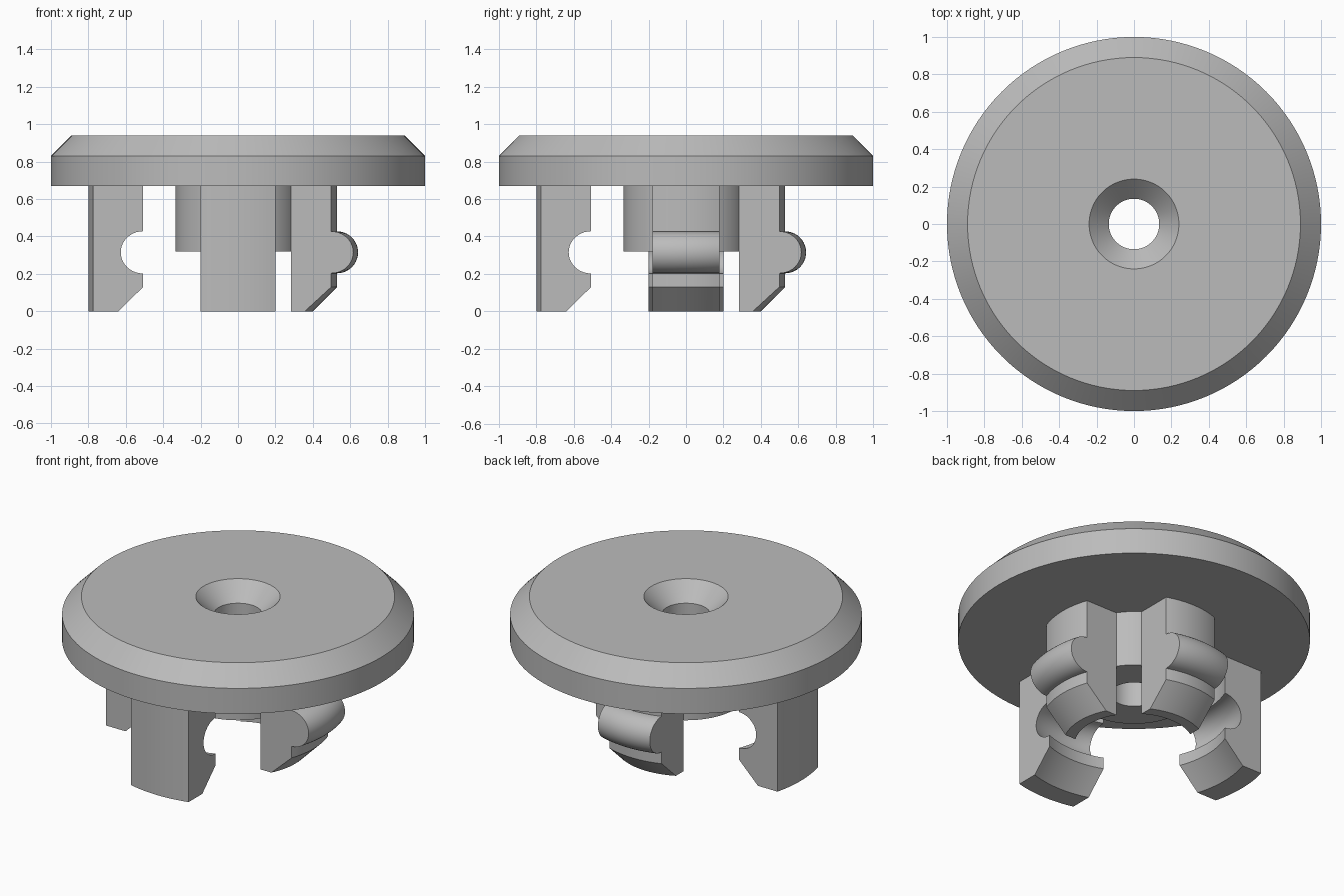
import bpy, bmesh
from math import sin, cos, pi, sqrt, radians

if "Cube" in bpy.data.objects:
    bpy.data.objects.remove(bpy.data.objects["Cube"])

grey = bpy.data.materials.new("plain_grey")
grey.use_nodes = True
COLOUR = (0.5, 0.5, 0.5, 1)
grey.diffuse_color = COLOUR
grey.node_tree.nodes["Principled BSDF"].inputs["Base Color"].default_value = COLOUR


def sweep(name, rows, closed):
    """Skin a series of closed cross-sections; cap the ends if open."""
    bm = bmesh.new()
    rings = [[bm.verts.new(p) for p in row] for row in rows]
    n = len(rings[0])
    for i in range(len(rings) if closed else len(rings) - 1):
        a, b = rings[i], rings[(i + 1) % len(rings)]
        for j in range(n):
            k = (j + 1) % n
            bm.faces.new((a[j], a[k], b[k], b[j]))
    if not closed:
        bm.faces.new(rings[0])
        bm.faces.new(rings[-1][::-1])
    bmesh.ops.recalc_face_normals(bm, faces=bm.faces)
    mesh = bpy.data.meshes.new(name)
    bm.to_mesh(mesh)
    bm.free()
    mesh.materials.append(grey)
    obj = bpy.data.objects.new(name, mesh)
    bpy.context.collection.objects.link(obj)
    bpy.ops.object.select_all(action='DESELECT')
    obj.select_set(True)
    bpy.context.view_layer.objects.active = obj
    bpy.ops.object.shade_smooth_by_angle(angle=radians(30))
    return obj


def lathe(name, profile, steps=128):
    angles = [2 * pi * i / steps for i in range(steps)]
    return sweep(name, [[(r * cos(a), r * sin(a), z) for r, z in profile]
                        for a in angles], True)


def tab(name, profile, half, turn, steps=16):
    """Parallel-sided slice of a turned ring."""
    ys = [half * (2 * i / steps - 1) for i in range(steps + 1)]
    obj = sweep(name, [[(sqrt(r * r - y * y), y, z) for r, z in profile]
                       for y in ys], False)
    obj.rotation_euler.z = turn


def half_round(wall, radius, steps=20):
    """Half circle swelling outwards from a wall, bottom to top."""
    return [(wall + radius * cos(a), 0.315 + radius * sin(a))
            for a in (pi * (i / steps - 0.5) for i in range(steps + 1))]


# Chamfered disc with countersunk hole and central boss
lathe("disc_and_boss", [(0.135, 0.32), (0.335, 0.32), (0.335, 0.67), (1, 0.67),
                        (1, 0.83), (0.89, 0.94), (0.24, 0.94), (0.135, 0.835)])

# Inner tabs carry a rounded bead, outer tabs a matching groove
bead = [(0.335, 0), (0.40, 0), (0.53, 0.13)] + half_round(0.53, 0.112) \
    + [(0.53, 0.69), (0.335, 0.69)]
groove = [(0.80, 0), (0.67, 0), (0.545, 0.13)] + half_round(0.545, 0.113) \
    + [(0.545, 0.69), (0.80, 0.69)]

tab("left_bead_tab", bead, 0.18, 0)
tab("back_bead_tab", bead, 0.18, pi / 2)
tab("right_groove_tab", groove, 0.2, pi)
tab("front_groove_tab", groove, 0.2, -pi / 2)
